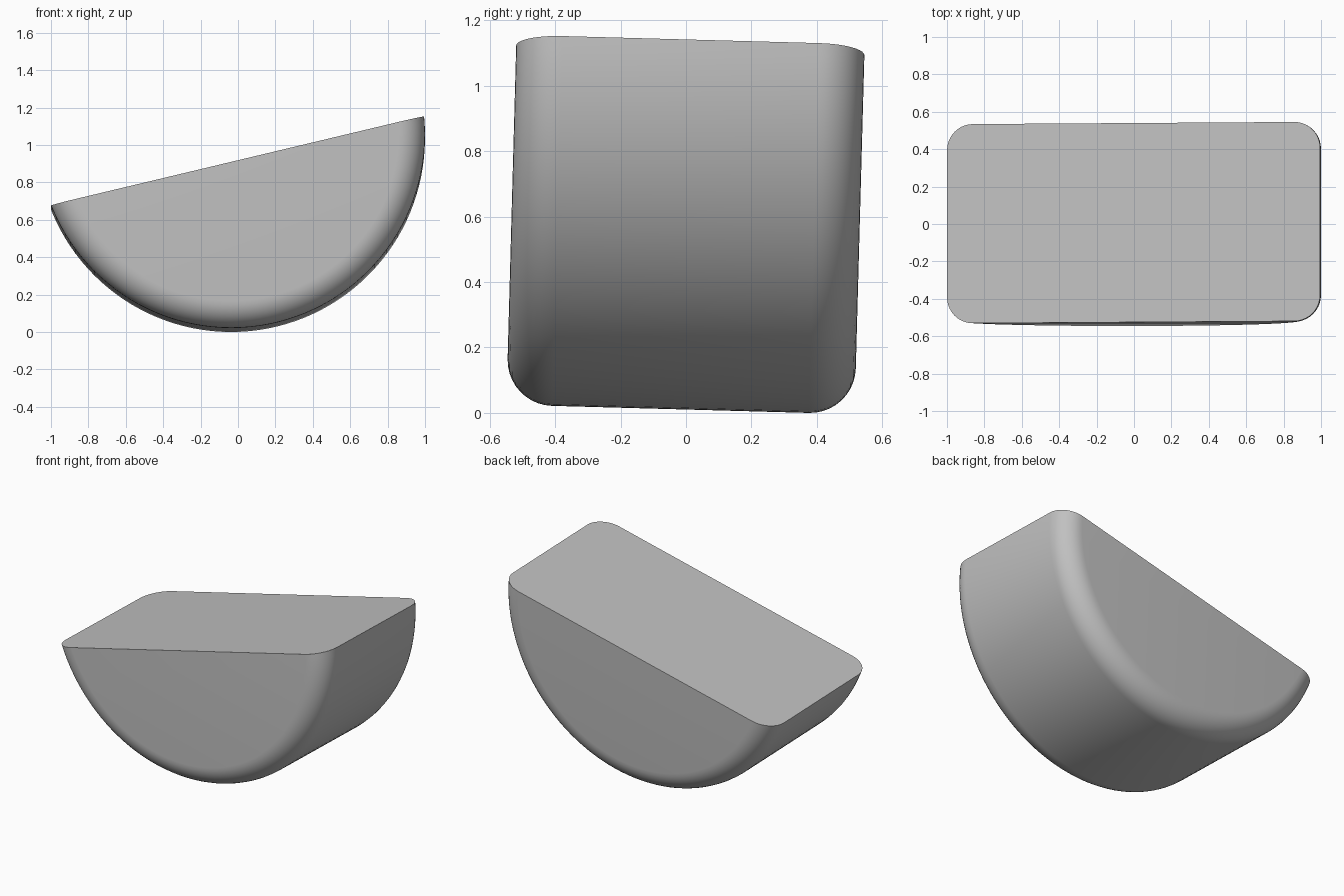
import bpy, bmesh, math
from mathutils import Matrix, Vector

cube = bpy.data.objects.get("Cube")
if cube:
    bpy.data.objects.remove(cube, do_unlink=True)

RADIUS, DEPTH, FILLET = 1.036, 1.065, 0.14
CUT_ANGLE, CUT_OFFSET = math.radians(13.42), -0.147
TILT = math.radians(-1.57)

grey = bpy.data.materials.new("plain grey")
grey.use_nodes = True
colour = (0.53, 0.53, 0.53, 1)
grey.diffuse_color = colour
grey.node_tree.nodes["Principled BSDF"].inputs["Base Color"].default_value = colour

# Disc lying along y, with both rims rounded
bm = bmesh.new()
bmesh.ops.create_cone(bm, cap_ends=True, segments=128, radius1=RADIUS,
                      radius2=RADIUS, depth=DEPTH,
                      matrix=Matrix.Rotation(math.pi / 2, 4, "X"))
rims = [e for e in bm.edges if abs(e.verts[0].co.y - e.verts[1].co.y) < 0.01]
bmesh.ops.bevel(bm, geom=rims, offset=FILLET, offset_type="OFFSET",
                segments=10, profile=0.5, affect="EDGES")

# Slice off the upper part and close the flat top
normal = Vector((-math.sin(CUT_ANGLE), 0, math.cos(CUT_ANGLE)))
cut = bmesh.ops.bisect_plane(bm, geom=bm.verts[:] + bm.edges[:] + bm.faces[:],
                             plane_co=normal * CUT_OFFSET, plane_no=normal,
                             clear_outer=True)
rim = [e for e in cut["geom_cut"] if isinstance(e, bmesh.types.BMEdge)]
bmesh.ops.holes_fill(bm, edges=rim, sides=0)
bmesh.ops.recalc_face_normals(bm, faces=bm.faces)

# Lean the body slightly and set it on the ground
bmesh.ops.transform(bm, verts=bm.verts, matrix=Matrix.Rotation(TILT, 4, "X"))
for axis in range(3):
    values = [v.co[axis] for v in bm.verts]
    low, high = min(values), max(values)
    shift = -low if axis == 2 else -(low + high) / 2
    for v in bm.verts:
        v.co[axis] += shift

mesh = bpy.data.meshes.new("half_disc_body")
bm.to_mesh(mesh)
bm.free()
body = bpy.data.objects.new("half_disc_body", mesh)
bpy.context.collection.objects.link(body)
mesh.materials.append(grey)

bpy.ops.object.select_all(action="DESELECT")
body.select_set(True)
bpy.context.view_layer.objects.active = body
bpy.ops.object.shade_smooth_by_angle(angle=math.radians(30))
